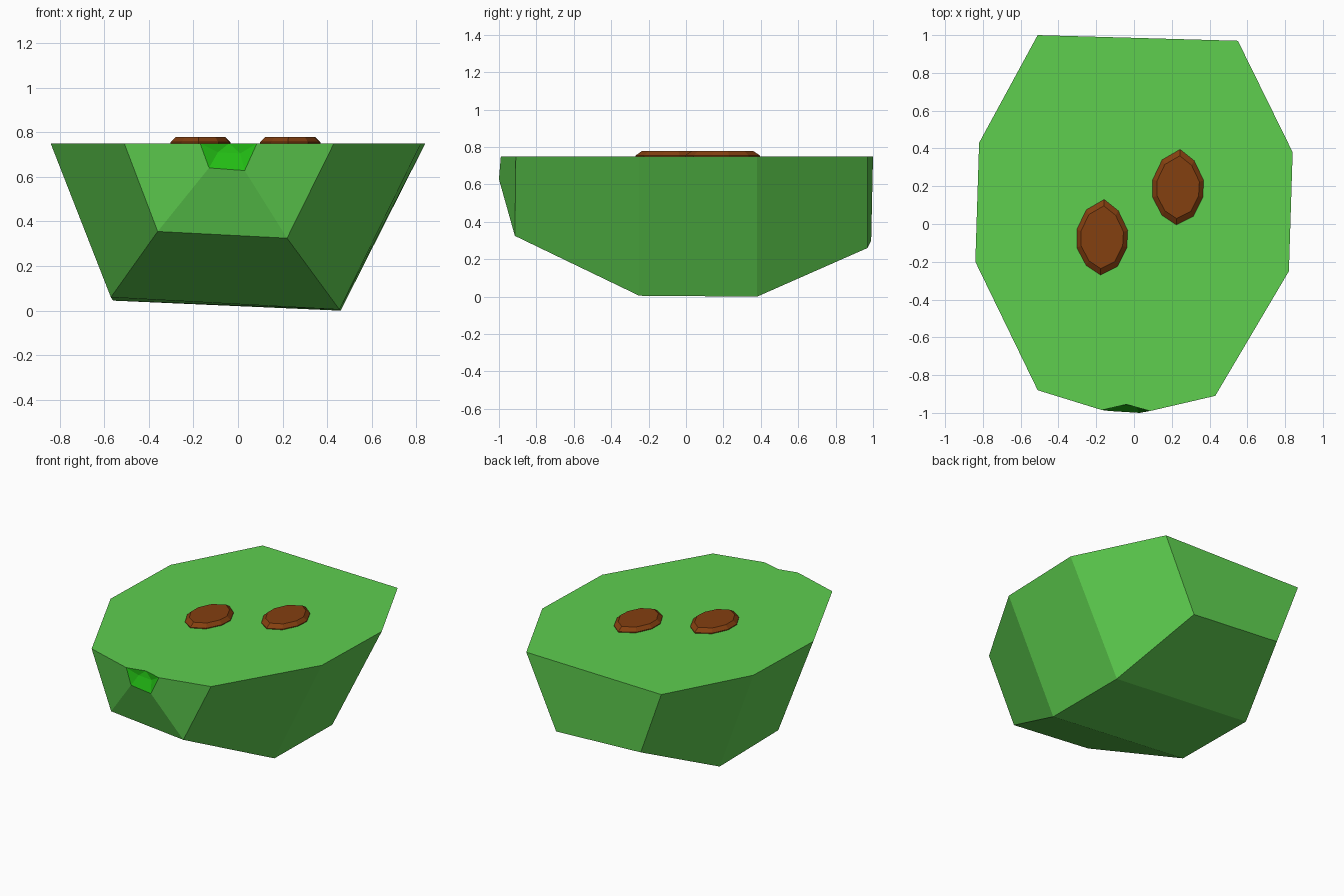
import bpy, bmesh
from mathutils import Vector

if "Cube" in bpy.data.objects:
    bpy.data.objects.remove(bpy.data.objects["Cube"])

def material(name, rgb):
    m = bpy.data.materials.new(name)
    m.diffuse_color = (*rgb, 1)
    m.use_nodes = True
    m.node_tree.nodes["Principled BSDF"].inputs["Base Color"].default_value = m.diffuse_color
    return m

green = material("fruit green", (0.112, 0.62, 0.078))
bright = material("deep green", (0.016, 0.50, 0.007))
brown = material("seed brown", (0.23, 0.05, 0.005))

def finish(bm, name, mats):
    bmesh.ops.recalc_face_normals(bm, faces=bm.faces)
    me = bpy.data.meshes.new(name)
    bm.to_mesh(me)
    bm.free()
    for m in mats:
        me.materials.append(m)
    ob = bpy.data.objects.new(name, me)
    bpy.context.collection.objects.link(ob)
    return ob

# fruit half: flat cut rim above, smaller faceted belly below
TOP = 0.75
rim_xy = [(-.51, 1), (.55, .97), (.84, .38), (.82, -.25),
          (.43, -.91), (-.51, -.88), (-.84, -.20), (-.82, .43)]
belly_xyz = [(-.345, .99, .30), (.32, .97, .26), (.46, .38, 0), (.455, -.25, .005),
             (.22, -.915, .325), (-.36, -.88, .355), (-.57, -.20, .06), (-.56, .43, .045)]
bm = bmesh.new()
rim = [bm.verts.new((x, y, TOP)) for x, y in rim_xy]
low = [bm.verts.new(p) for p in belly_xyz]
for i in range(8):
    if i != 4:                                   # front side holds the notch
        j = (i + 1) % 8
        bm.faces.new((rim[i], rim[j], low[j], low[i]))
bm.faces.new((low[0], low[1], low[2], low[7]))
bm.faces.new((low[7], low[2], low[3], low[6]))
bm.faces.new((low[6], low[3], low[4], low[5]))

# stem notch at the front
a, b, c, d, t, p, q = [bm.verts.new(v) for v in (
    (-.17, -.985, TOP), (-.13, -.99, .64), (.03, -1, .628), (.085, -.99, TOP),
    (-.04, -.955, TOP), (-.09, -.963, .71), (.01, -.966, .705))]
bm.faces.new((rim[5], a, b, low[5]))
bm.faces.new((low[5], b, c, low[4]))
bm.faces.new((low[4], c, d, rim[4]))
bm.faces.new(rim[:5] + [d, t, a] + rim[5:])      # flat cut
for f in ((a, b, p), (b, c, q, p), (c, d, q), (t, p, a), (t, q, p), (t, d, q)):
    bm.faces.new(f).material_index = 1
finish(bm, "fruit_half", [green, bright])

# seeds: ten-sided drops with a bevelled top
drop = [(.01, .20), (.085, .14), (.135, .035), (.13, -.055), (.08, -.155),
        (-.01, -.20), (-.085, -.15), (-.135, -.055), (-.135, .04), (-.085, .145)]

def seed(name, x, y):
    bm = bmesh.new()
    rings = [[bm.verts.new((x + u * s, y + v * s, z)) for u, v in drop]
             for s, z in ((1, TOP - .01), (1, TOP + .005), (.83, TOP + .028))]
    for r0, r1 in zip(rings, rings[1:]):
        for i in range(10):
            j = (i + 1) % 10
            bm.faces.new((r0[i], r0[j], r1[j], r1[i]))
    bm.faces.new(rings[0])
    bm.faces.new(rings[-1])
    finish(bm, name, [brown])

seed("seed_left", -.168, -.07)
seed("seed_right", .234, .195)
